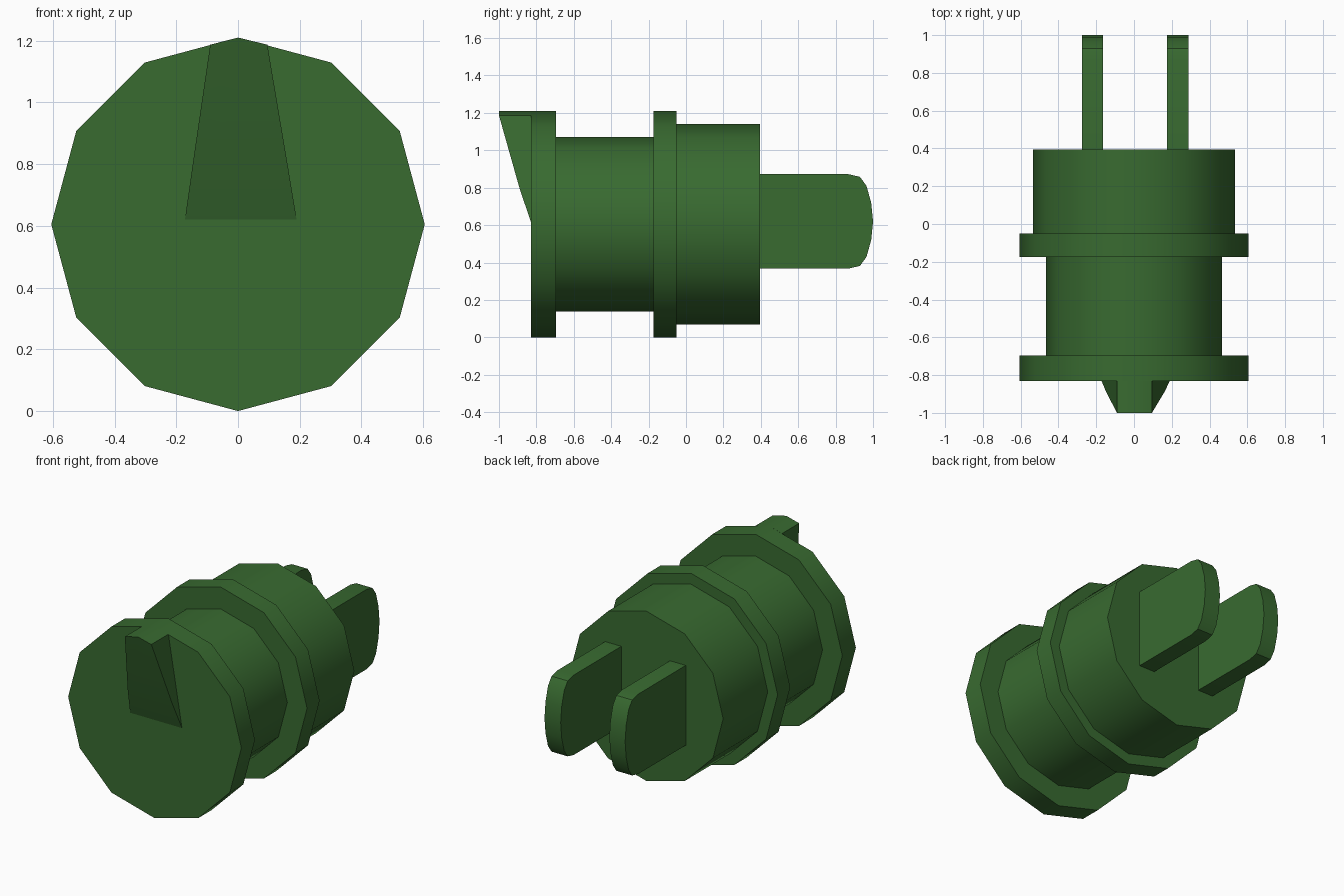
import bpy, bmesh, math

if "Cube" in bpy.data.objects:
    bpy.data.objects.remove(bpy.data.objects["Cube"])

CZ = 0.605  # height of the body axis

green = bpy.data.materials.new("green")
green.diffuse_color = (0.04, 0.145, 0.03, 1)
green.use_nodes = True
green.node_tree.nodes["Principled BSDF"].inputs["Base Color"].default_value = green.diffuse_color


def finish(name, bm):
    bmesh.ops.recalc_face_normals(bm, faces=bm.faces[:])
    mesh = bpy.data.meshes.new(name)
    bm.to_mesh(mesh)
    bm.free()
    obj = bpy.data.objects.new(name, mesh)
    bpy.context.collection.objects.link(obj)
    mesh.materials.append(green)
    bpy.ops.object.select_all(action='DESELECT')
    obj.select_set(True)
    bpy.context.view_layer.objects.active = obj
    bpy.ops.object.shade_smooth_by_angle(angle=math.radians(35))
    return obj


def loft(name, rings):
    """Skin consecutive rings of points and cap both ends."""
    bm = bmesh.new()
    vs = [[bm.verts.new(p) for p in ring] for ring in rings]
    n = len(vs[0])
    for a, b in zip(vs, vs[1:]):
        for i in range(n):
            j = (i + 1) % n
            bm.faces.new((a[i], a[j], b[j], b[i]))
    bm.faces.new(vs[0])
    bm.faces.new(vs[-1])
    return finish(name, bm)


def circle(y, r, sides=12):
    return [(r * math.sin(2 * math.pi * i / sides), y,
             CZ + r * math.cos(2 * math.pi * i / sides)) for i in range(sides)]


# Stepped twelve-sided body: front rim, groove, collar, rear barrel
profile = [(-0.83, 0.605), (-0.695, 0.605), (-0.695, 0.467), (-0.175, 0.467),
           (-0.175, 0.605), (-0.05, 0.605), (-0.05, 0.536), (0.395, 0.536)]
loft("stepped_body", [circle(y, r) for y, r in profile])

# Two flat prongs with rounded tips
half = [(0.36, 0.252), (0.87, 0.252), (0.93, 0.238), (0.965, 0.19), (0.99, 0.1)]
outline = half + [(1.0, 0.0)] + [(y, -h) for y, h in reversed(half)]
for name, x0, x1 in (("left_prong", -0.275, -0.165), ("right_prong", 0.175, 0.288)):
    loft(name, [[(x, y, 0.62 + h) for y, h in outline] for x in (x0, x1)])

# Sloped pointer on the front, its peaked top continuing the rim
bm = bmesh.new()
cx = 0.004
tl, tm, tr, bl, br, ml, mr = [bm.verts.new(p) for p in (
    (-0.09, -1, 1.187), (0, -1, 1.21), (0.095, -1, 1.187),
    (-0.172, -0.83, 0.62), (0.19, -0.83, 0.62),
    (-0.148, -0.888, 0.79), (0.162, -0.888, 0.79))]
kl, km, kr = [bm.verts.new((v.co.x, -0.83, v.co.z)) for v in (tl, tm, tr)]
for f in ((tl, tm, km, kl), (tm, tr, kr, km), (tl, ml, mr, tr, tm),
          (ml, bl, br, mr), (tl, kl, bl, ml), (tr, mr, br, kr),
          (kl, km, kr, br, bl)):
    bm.faces.new(f)
finish("front_pointer", bm)
